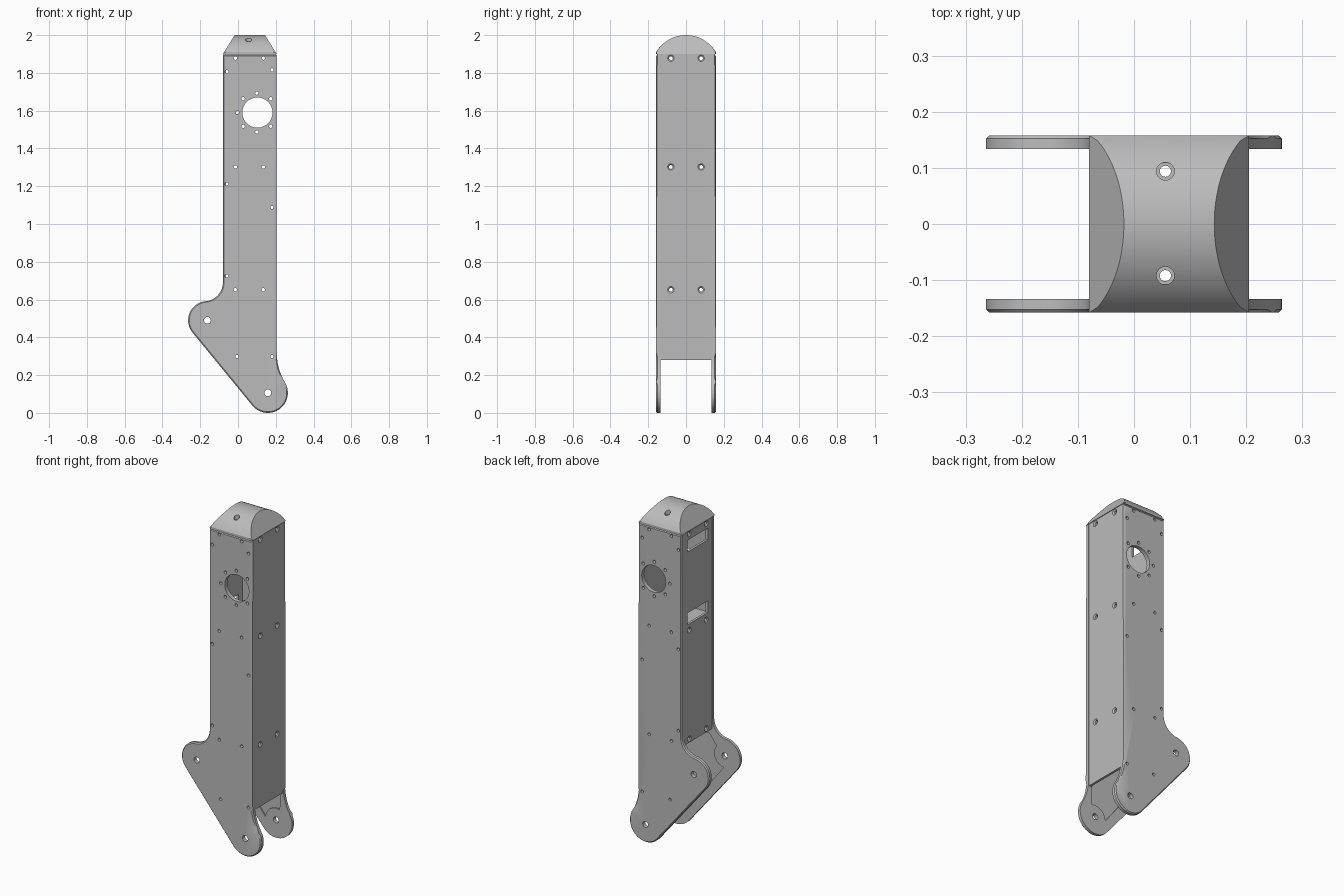
import bpy, bmesh
from math import cos, sin, radians, sqrt
from mathutils import Matrix, Vector

cube = bpy.data.objects.get("Cube")
if cube:
    bpy.data.objects.remove(cube)

grey = bpy.data.materials.new("machined grey")
grey.use_nodes = True
grey.diffuse_color = (0.5, 0.5, 0.5, 1)
grey.node_tree.nodes["Principled BSDF"].inputs["Base Color"].default_value = (0.5, 0.5, 0.5, 1)

LEFT, RIGHT, HALF = -0.08, 0.205, 0.158     # column extents
INNER, TOP = 0.134, 1.895                   # inside of plates, top of column
FOOT, LOBE = (0.158, 0.106), (-0.162, 0.49)  # pivot centres
LEVELS = (0.652, 1.302, 1.878)              # bolt rows


def make(name, bm):
    bmesh.ops.recalc_face_normals(bm, faces=bm.faces)
    mesh = bpy.data.meshes.new(name)
    bm.to_mesh(mesh)
    bm.free()
    mesh.materials.append(grey)
    ob = bpy.data.objects.new(name, mesh)
    bpy.context.collection.objects.link(ob)
    return ob


def box(name, lo, hi):
    bm = bmesh.new()
    bmesh.ops.create_cube(bm, size=1)
    for v in bm.verts:
        v.co = [l + (c + 0.5) * (h - l) for c, l, h in zip(v.co, lo, hi)]
    return make(name, bm)


def arc(centre, r, a, b, n):
    angles = [radians(a + (b - a) * i / n) for i in range(n + 1)]
    return [(centre[0] + r * cos(t), centre[1] + r * sin(t)) for t in angles]


def prism(name, outline, y0, y1, chamfer=0):
    # Extrudes an x-z outline along y and chamfers the rim at y1
    bm = bmesh.new()
    face = bm.faces.new([bm.verts.new((x, y0, z)) for x, z in outline])
    new = bmesh.ops.extrude_face_region(bm, geom=[face])["geom"]
    for v in new:
        if isinstance(v, bmesh.types.BMVert):
            v.co.y = y1
    if chamfer:
        rim = [e for e in bm.edges if all(abs(v.co.y - y1) < 1e-5 for v in e.verts)]
        bmesh.ops.bevel(bm, geom=rim, offset=chamfer, segments=1, affect='EDGES')
    return make(name, bm)


def drills(name, axis, specs):
    # Each spec is a start point, length, start radius and end radius
    bm = bmesh.new()
    turn = Vector((0, 0, 1)).rotation_difference(Vector(axis)).to_matrix().to_4x4()
    for start, length, r1, r2 in specs:
        place = Matrix.Translation(Vector(start) + Vector(axis) * length / 2) @ turn
        bmesh.ops.create_cone(bm, cap_ends=True, segments=32 if r1 > 0.05 else 16,
                              radius1=r1, radius2=r2, depth=length, matrix=place)
    ob = make(name, bm)
    ob.hide_render = True
    return ob


def cut(ob, *cutters):
    for c in cutters:
        mod = ob.modifiers.new("cut", 'BOOLEAN')
        mod.object, mod.operation, mod.solver = c, 'DIFFERENCE', 'EXACT'
    bake(ob)


def bake(ob):
    graph = bpy.context.evaluated_depsgraph_get()
    mesh = bpy.data.meshes.new_from_object(ob.evaluated_get(graph))
    ob.modifiers.clear()
    ob.data = mesh


# Cutters for the holes in each direction
small = [(x, z) for z in LEVELS for x in (-0.014, 0.134)]
small += [(-0.06, 1.806), (-0.06, 1.212), (-0.06, 0.725), (-0.005, 0.298)]
small += [(0.18, z) for z in (1.816, 1.087, 0.298)]
small += arc((0.1, 1.59), 0.103, 45, 315, 6)
through = [(x, z, 0.009) for x, z in small]
through += [(*FOOT, 0.018), (*LOBE, 0.018), (0.103, 1.59, 0.08)]
drill_y = drills("drill_y", (0, 1, 0), [((x, -0.3, z), 0.6, r, r) for x, z, r in through])

side = [(y, z) for z in LEVELS for y in (-0.08, 0.08)]
drill_x = drills("drill_x", (1, 0, 0), [((-0.3, y, z), 0.8, 0.01, 0.01) for y, z in side])
sink_right = drills("sink_right", (-1, 0, 0),
                    [((RIGHT + 0.001, y, z), 0.01, 0.021, 0.009) for y, z in side])
sink_left = drills("sink_left", (1, 0, 0),
                   [((LEFT - 0.001, y, z), 0.01, 0.021, 0.009) for y, z in side])

posts = [(0.056, y) for y in (-0.092, 0.094)]
drill_z = drills("drill_z", (0, 0, 1), [((x, y, 0.3), 2, 0.01, 0.01) for x, y in posts])
sink_top = drills("sink_top", (0, 0, 1), [((x, y, 1.955), 0.1, 0.016, 0.016) for x, y in posts])
cutters = [drill_y, drill_x, sink_right, sink_left, drill_z, sink_top]

# Front and back plates with an inner pocket around the pivots
outline = [(LEFT, TOP), (RIGHT, TOP)]
outline += arc((RIGHT + 0.31, 0.32), 0.31, 180, 210, 8)
outline += arc(FOOT, 0.106, 31, -140, 24)
outline += arc(LOBE, 0.102, 220, 96, 18)
outline += arc((LEFT - 0.1, 0.691), 0.1, -84, 0, 12)
pocket = arc(FOOT, 0.07, 180, 70, 10) + [(0.185, 0.28), (0.185, 0.6), (-0.06, 0.6)]
pocket += arc(LOBE, 0.07, 40, -85, 10)
for name, s in (("front_plate", -1), ("back_plate", 1)):
    plate = prism(name, outline, s * INNER, s * HALF, 0.006)
    recess = prism("recess", pocket, s * (INNER - 0.02), s * (INNER + 0.007))
    recess.hide_render = True
    cutters.append(recess)
    cut(plate, drill_y, recess)

# Side panels between the plates
right_panel = box("left_side_panel", (RIGHT - 0.016, -INNER, 0.28), (RIGHT - 0.002, INNER, TOP))
cut(right_panel, drill_x, sink_right)
slotted_panel = box("right_side_panel", (LEFT + 0.002, -INNER, 0.63), (LEFT + 0.016, INNER, TOP))
slots = [box("slot", (LEFT - 0.05, -0.095, z), (LEFT + 0.05, 0.095, z + 0.07))
         for z in (1.34, 1.775)]
cutters += slots
cut(slotted_panel, drill_x, sink_left, *slots)

# Cross shelves that the panels bolt to
for name, z in zip(("lower_shelf", "middle_shelf", "upper_shelf"), LEVELS):
    shelf = box(name, (LEFT + 0.016, -INNER, z - 0.02),
                (RIGHT - 0.016, INNER, min(z + 0.02, TOP)))
    cut(shelf, drill_x, drill_y, drill_z)

# Domed cap with sloping, softened ends
base, rise = 1.9, 0.09
radius = (HALF ** 2 + rise ** 2) / (2 * rise)
profile = [(-HALF, base)]
for i in range(33):
    y = HALF * (i / 16 - 1)
    profile.append((y, 2 - radius + sqrt(radius ** 2 - y ** 2)))
profile.append((HALF, base))
bm = bmesh.new()
ends = []
for x, slope in ((LEFT, 0.62), (RIGHT, -0.62)):
    ends.append([bm.verts.new((x + slope * (z - base), y, z)) for y, z in profile])
    bm.faces.new(ends[-1])
for i in range(len(profile)):
    j = (i + 1) % len(profile)
    bm.faces.new((ends[0][i], ends[0][j], ends[1][j], ends[1][i]))
rims = [e for end in ends for a, b in zip(end[1:-2], end[2:-1]) for e in [bm.edges.get((a, b))]]
bmesh.ops.bevel(bm, geom=rims, offset=0.012, segments=4, profile=0.5, affect='EDGES')
cap = make("domed_cap", bm)
cut(cap, drill_z, sink_top)

# Thin seam under the cap
box("cap_seam", (LEFT + 0.004, -HALF + 0.004, TOP - 0.001), (RIGHT - 0.004, HALF - 0.004, base))
cut(bpy.data.objects["cap_seam"], drill_z)

for c in cutters:
    bpy.data.objects.remove(c)

# Smooth the curved walls and keep the machined edges sharp
bpy.ops.object.select_all(action='DESELECT')
for ob in bpy.context.collection.objects:
    if ob.type == 'MESH' and ob.data.materials and ob.data.materials[0] == grey:
        ob.select_set(True)
        bpy.context.view_layer.objects.active = ob
bpy.ops.object.shade_smooth_by_angle(angle=radians(30))
